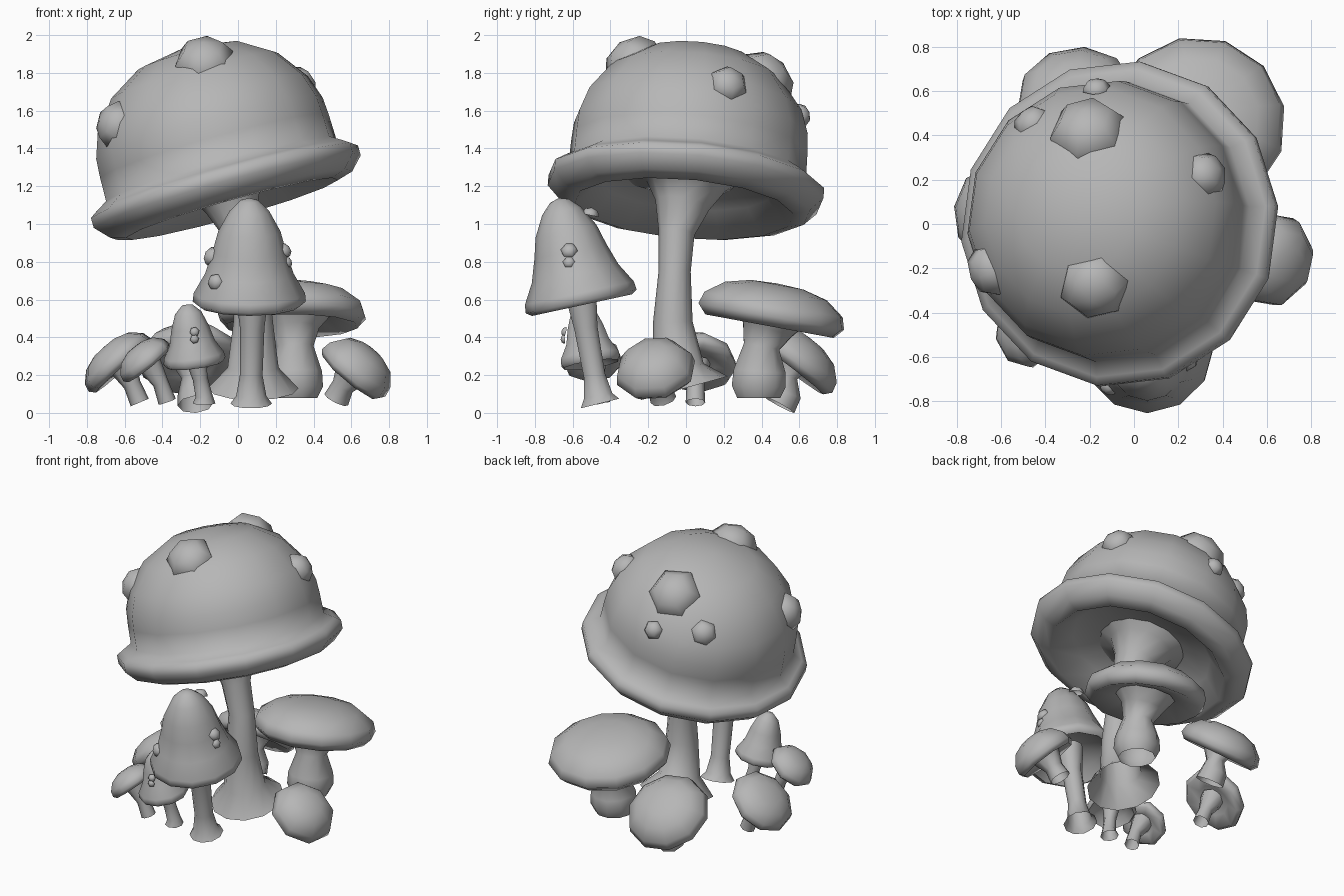
import bpy, bmesh, math
from mathutils import Vector

if "Cube" in bpy.data.objects:
    bpy.data.objects.remove(bpy.data.objects["Cube"])

grey = bpy.data.materials.new("plain_grey")
grey.diffuse_color = (0.47, 0.47, 0.47, 1)
grey.use_nodes = True
grey.node_tree.nodes["Principled BSDF"].inputs["Base Color"].default_value = grey.diffuse_color


def rings_to_object(name, rings, angle=75):
    """Skin closed rings; a one-point ring becomes a pole, other ends stay open."""
    bm = bmesh.new()
    loops = [[bm.verts.new(p) for p in ring] for ring in rings]
    for a, b in zip(loops, loops[1:]):
        n = max(len(a), len(b))
        for i in range(n):
            j = (i + 1) % n
            if len(b) == 1:
                bm.faces.new((a[i], a[j], b[0]))
            elif len(a) == 1:
                bm.faces.new((a[0], b[j], b[i]))
            else:
                bm.faces.new((a[i], a[j], b[j], b[i]))
    mesh = bpy.data.meshes.new(name)
    bm.to_mesh(mesh)
    bm.free()
    mesh.materials.append(grey)
    ob = bpy.data.objects.new(name, mesh)
    bpy.context.collection.objects.link(ob)
    bpy.ops.object.select_all(action='DESELECT')
    ob.select_set(True)
    bpy.context.view_layer.objects.active = ob
    bpy.ops.object.shade_smooth_by_angle(angle=math.radians(angle))
    return ob


def ring(centre, axis, r, n, turn=0.0):
    if r == 0:
        return [Vector(centre)]
    q = Vector((0, 0, 1)).rotation_difference(Vector(axis))
    return [Vector(centre) + q @ Vector((r * math.cos(a), r * math.sin(a), 0))
            for a in (turn + 2 * math.pi * i / n for i in range(n))]


def revolve(name, centre, axis, profile, n, turn=0.0):
    """Profile of (radius, height) turned around a tilted axis."""
    ax = Vector(axis).normalized()
    c = Vector(centre)
    return rings_to_object(name, [ring(c + ax * h, ax, r, n, turn) for r, h in profile])


def stem(name, path, n=10):
    """Path of (x, y, z, radius); rings follow the path direction."""
    pts = [Vector(p[:3]) for p in path]
    rings = []
    for i, p in enumerate(path):
        d = pts[min(i + 1, len(pts) - 1)] - pts[max(i - 1, 0)]
        rings.append(ring(pts[i], d, p[3], n))
    return rings_to_object(name, rings)


def spots(name, centre, items):
    """Six-sided warts facing away from the centre; items are (x, y, z, r)."""
    for i, (x, y, z, r) in enumerate(items):
        p = Vector((x, y, z))
        revolve(f"{name}_{i + 1}", p, p - Vector(centre),
                [(r, -.3 * r), (r, -.05 * r), (.68 * r, .38 * r), (0, .58 * r)], 6, 0.3)


# Large mushroom: flared dome with a hollow underside
revolve("large_cap", (-.065, 0, 1.2), (-.27, .08, .96),
        [(0, .05), (.2, .045), (.46, .0), (.585, -.125), (.67, -.1), (.737, -.03), (.737, .025),
         (.7, .05), (.635, .09), (.632, .22), (.625, .32), (.58, .45), (.46, .61),
         (.28, .72), (0, .77)], 14, .1)
stem("large_stem", [(.08, -.01, .13, .24), (.08, -.04, .24, .135), (.08, -.07, .48, .105),
                    (.07, -.06, .75, .085), (.02, -.05, .95, .095), (-.03, -.02, 1.1, .145),
                    (-.06, 0, 1.2, .21), (-.075, 0, 1.25, .32)], 12)
spots("large_cap_spot", (-.13, .02, 1.4),
      [(-.18, -.3, 1.885, .16), (-.21, .44, 1.785, .175), (.34, .23, 1.75, .105),
       (-.67, -.22, 1.53, .125), (-.47, .47, 1.58, .088), (-.17, .62, 1.58, .063)])

# Front bell mushroom
revolve("bell_cap", (.06, -.555, .59), (0, -.21, .97),
        [(0, .12), (.2, .04), (.27, -.02), (.3, 0), (.295, .045), (.235, .15), (.195, .27),
         (.165, .38), (.105, .49), (.05, .545), (0, .56)], 12)
stem("bell_stem", [(.07, -.455, .05, .11), (.07, -.465, .09, .08), (.07, -.485, .2, .06),
                   (.075, -.53, .45, .065), (.075, -.56, .65, .09)])
spots("bell_spot", (.06, -.58, .7),
      [(-.125, -.735, .69, .047), (-.145, -.6, .835, .055), (.25, -.62, .865, .045),
       (.265, -.62, .8, .034), (.06, -.505, 1.06, .047)])

# Small bell mushroom
revolve("small_bell_cap", (-.23, -.505, .275), (-.13, -.15, .97),
        [(0, .06), (.11, .02), (.15, -.02), (.165, 0), (.16, .03), (.12, .1), (.1, .18),
         (.07, .26), (.03, .3), (0, .305)], 10)
stem("small_bell_stem", [(-.18, -.46, .05, .06), (-.18, -.465, .09, .045),
                         (-.2, -.48, .18, .04), (-.23, -.5, .32, .06)], 8)
spots("small_bell_spot", (-.24, -.52, .4), [(-.23, -.645, .43, .026), (-.23, -.65, .39, .024)])

# Flat-topped mushrooms: name, centre, axis, radius, dome height, sides
FLAT = [
    ("back_right", (.285, .453, .518), (0, .18, .98), .4, .17, 12),
    ("back_left", (-.255, .56, .275), (-.05, .6, .79), .275, .155, 10),
    ("left", (-.63, .05, .26), (-.66, .05, .75), .22, .12, 9),
    ("front_left", (-.487, -.49, .27), (-.62, -.1, .77), .16, .1, 8),
    ("right", (.615, -.16, .215), (.62, -.17, .76), .217, .155, 8),
]
for name, c, axis, r, h, n in FLAT:
    revolve(name + "_cap", c, axis,
            [(0, .01), (.5 * r, -.01), (.88 * r, -.15 * r), (r, -.02 * r), (.95 * r, .33 * h),
             (.7 * r, .76 * h), (.36 * r, .96 * h), (0, h)], n, .2)

# Stems of the flat-topped mushrooms
stem("back_right_stem", [(.3, .385, .08, .12), (.3, .385, .14, .15), (.3, .39, .22, .145),
                         (.3, .4, .35, .1), (.29, .43, .44, .14), (.29, .45, .515, .2)], 10)
stem("back_left_stem", [(-.225, .49, .045, .095), (-.23, .52, .1, .09),
                        (-.24, .53, .19, .06), (-.25, .56, .28, .11)], 8)
stem("left_stem", [(-.52, .05, .055, .052), (-.56, .05, .15, .047), (-.62, .05, .265, .08)], 8)
stem("front_left_stem", [(-.375, -.47, .06, .048), (-.41, -.48, .16, .042),
                         (-.48, -.49, .275, .07)], 8)
stem("right_stem", [(.52, -.12, .07, .07), (.555, -.14, .14, .06), (.61, -.16, .22, .1)], 8)
